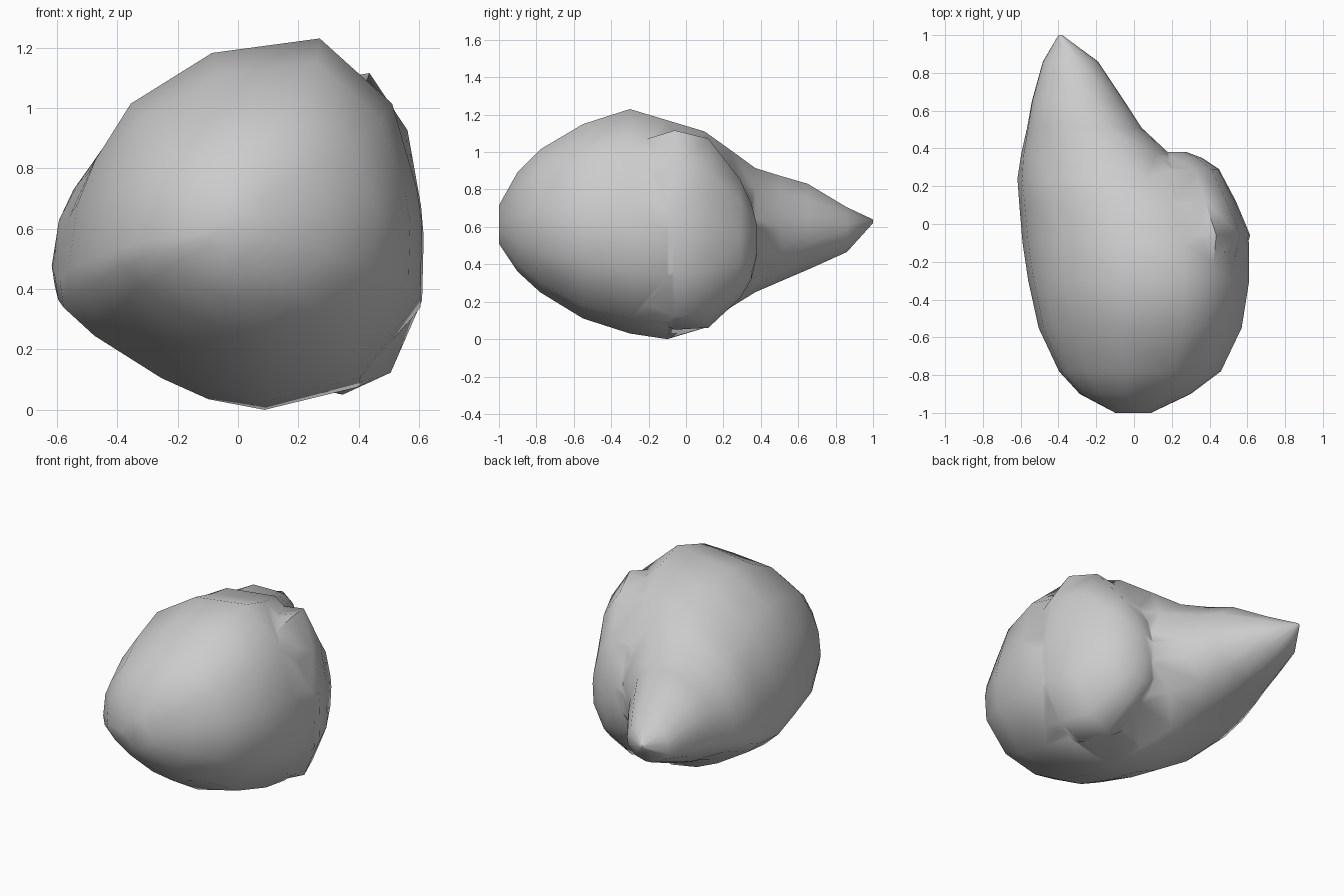
import bpy, bmesh, math

# Cross-section shape, normalised to -1..1 (taken from the front outline)
OUTLINE = [(0.13, -1), (0.65, -0.87), (0.99, -0.42), (1, -0.02), (0.97, 0.17),
           (0.83, 0.64), (0.42, 1), (-0.19, 0.92), (-0.65, 0.64), (-0.85, 0.33),
           (-0.95, 0.09), (-1, -0.27), (-0.98, -0.42), (-0.81, -0.58),
           (-0.44, -0.82), (-0.18, -0.94)]


def loft(name, sections):
    """Skin sections (y, x_min, x_max, z_min, z_max, roundness) front to back."""
    bm = bmesh.new()
    rings = []
    for y, x0, x1, z0, z1, rnd in sections:
        ring = []
        for u, v in OUTLINE:
            r = math.hypot(u, v)
            u, v = u + (u / r - u) * rnd, v + (v / r - v) * rnd
            ring.append(bm.verts.new(((x0 + x1) / 2 + u * (x1 - x0) / 2, y,
                                      (z0 + z1) / 2 + v * (z1 - z0) / 2)))
        rings.append(ring)
    n = len(OUTLINE)
    for a, b in zip(rings, rings[1:]):
        for i in range(n):
            j = (i + 1) % n
            bm.faces.new((a[i], a[j], b[j], b[i]))
    bm.faces.new(rings[0])
    bm.faces.new(rings[-1])
    bmesh.ops.recalc_face_normals(bm, faces=bm.faces)
    mesh = bpy.data.meshes.new(name)
    bm.to_mesh(mesh)
    bm.free()
    obj = bpy.data.objects.new(name, mesh)
    bpy.context.collection.objects.link(obj)
    return obj


# Rounded body tapering to the off-centre point at the back left
body = loft("body", [
    (-1.00, -0.10, 0.09, 0.51, 0.72, 0.5),
    (-0.90, -0.29, 0.30, 0.36, 0.90, 0.3),
    (-0.78, -0.40, 0.46, 0.25, 1.02, 0.2),
    (-0.55, -0.505, 0.57, 0.11, 1.15, 0),
    (-0.30, -0.56, 0.61, 0.03, 1.23, 0),
    (-0.10, -0.59, 0.61, 0.00, 1.17, 0),
    (0.10, -0.607, 0.52, 0.06, 1.11, 0),
    (0.24, -0.617, 0.34, 0.17, 1.01, 0),
    (0.37, -0.60, 0.19, 0.25, 0.92, 0.2),
    (0.51, -0.57, 0.04, 0.31, 0.88, 0.4),
    (0.65, -0.545, -0.05, 0.37, 0.84, 0.5),
    (0.86, -0.485, -0.19, 0.465, 0.71, 0.5),
    (1.00, -0.40, -0.38, 0.62, 0.64, 0.5)])

# Blunt lobe at the back right, separated from the point by a groove
lobe = loft("lobe", [
    (-0.30, 0.10, 0.54, 0.15, 1.05, 0.2),
    (-0.06, 0.00, 0.615, 0.05, 1.12, 0.1),
    (0.12, -0.02, 0.54, 0.06, 1.08, 0.2),
    (0.29, 0.02, 0.45, 0.22, 0.86, 0.3),
    (0.35, 0.08, 0.36, 0.32, 0.73, 0.4),
    (0.38, 0.16, 0.28, 0.45, 0.61, 0.5)])
lobe.hide_render = True

# Merge the two into one surface
mod = body.modifiers.new("merge", 'BOOLEAN')
mod.operation = 'UNION'
mod.solver = 'EXACT'
mod.object = lobe
bpy.context.view_layer.objects.active = body
body.select_set(True)
bpy.ops.object.modifier_apply(modifier="merge")
bpy.data.objects.remove(lobe)
bpy.ops.object.shade_smooth_by_angle(angle=math.radians(60))
